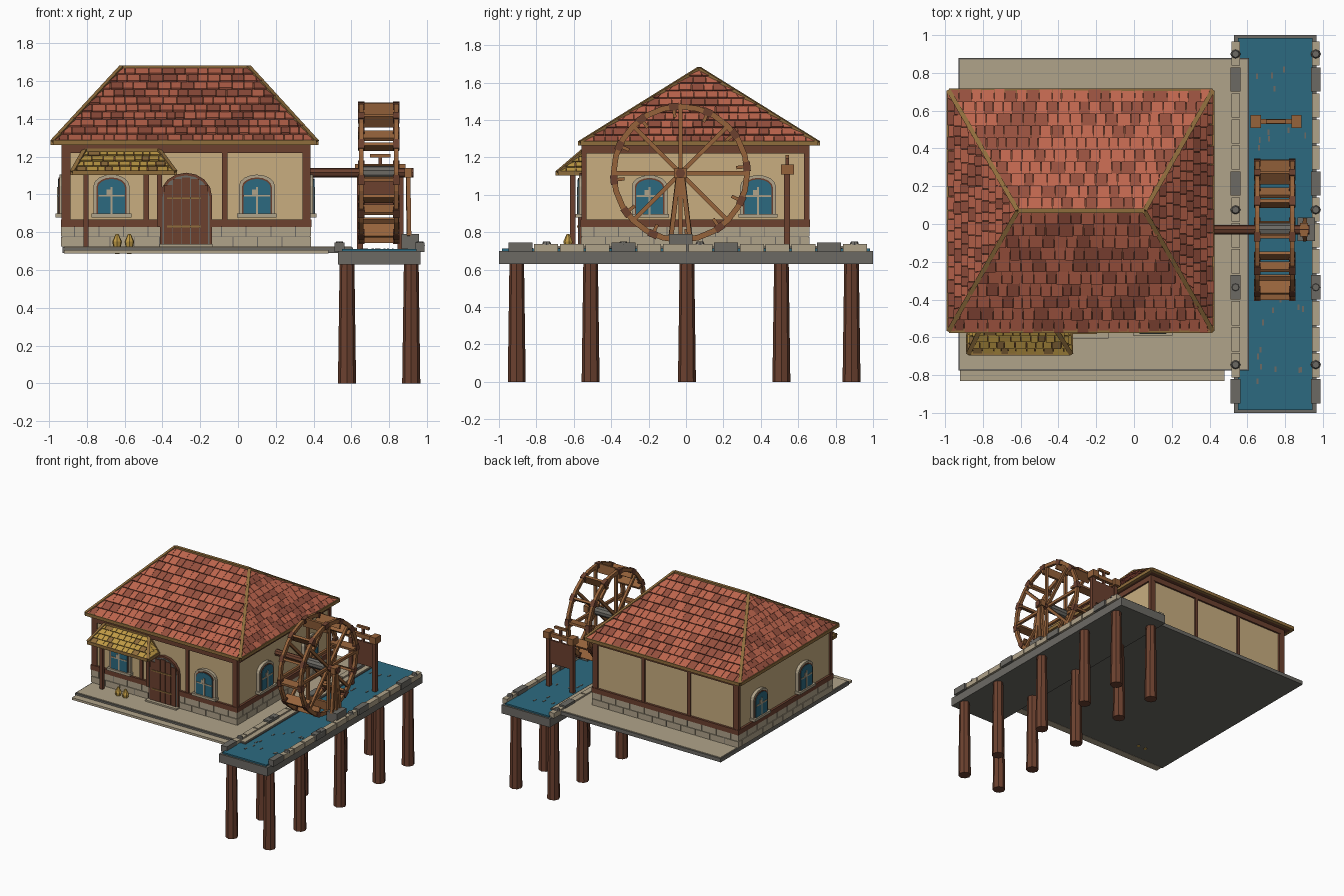
import bpy, bmesh, math, random
from mathutils import Matrix, Vector as V

random.seed(4)
if "Cube" in bpy.data.objects:
    bpy.data.objects.remove(bpy.data.objects["Cube"])

# Palette
COLOURS = {"tile_red": "bd654d", "tile_dark_red": "96503e", "plaster_cream": "c8ae80",
           "pale_stone": "b0a38a", "grey_stone": "6c6a64", "dark_wood": "6c412f",
           "warm_wood": "96633b", "golden_trim": "8f6d3c", "straw_yellow": "bf9a45",
           "water_teal": "2c6a80"}
RED, DARK_RED, CREAM, STONE, GREY, DARK, WARM, TRIM, STRAW, TEAL = range(10)
MATS = []
for name, code in COLOURS.items():
    rgb = [(int(code[i:i + 2], 16) / 255 + 0.055) / 1.055 for i in (0, 2, 4)]
    col = [c ** 2.4 for c in rgb] + [1]
    mat = bpy.data.materials.new(name)
    mat.use_nodes = True
    mat.diffuse_color = col
    mat.node_tree.nodes["Principled BSDF"].inputs["Base Color"].default_value = col
    MATS.append(mat)
ID = Matrix.Identity(4)


def finish(name, bm):
    bmesh.ops.recalc_face_normals(bm, faces=bm.faces)
    me = bpy.data.meshes.new(name)
    bm.to_mesh(me)
    bm.free()
    for mat in MATS:
        me.materials.append(mat)
    bpy.context.collection.objects.link(bpy.data.objects.new(name, me))


def paint(verts, m):
    for v in verts:
        for f in v.link_faces:
            f.material_index = m


def box(bm, lo, hi, m, frame=ID):
    lo, hi = V(lo), V(hi)
    mx = frame @ Matrix.Translation((lo + hi) / 2) @ Matrix.Diagonal((*(hi - lo), 1))
    paint(bmesh.ops.create_cube(bm, size=1, matrix=mx)["verts"], m)


def along(p, q):
    rot = (V(q) - V(p)).to_track_quat("Z", "Y").to_matrix().to_4x4()
    return Matrix.Translation((V(p) + V(q)) / 2) @ rot, (V(q) - V(p)).length


def beam(bm, p, q, w, h, m):
    mx, length = along(p, q)
    box(bm, (-w / 2, -h / 2, -length / 2), (w / 2, h / 2, length / 2), m, mx)


def rod(bm, p, q, r1, r2, n, m):
    mx, length = along(p, q)
    paint(bmesh.ops.create_cone(bm, cap_ends=True, segments=n, radius1=r1, radius2=r2,
                                depth=length, matrix=mx)["verts"], m)


def loft(bm, low, high, m):
    a, b = [bm.verts.new(p) for p in low], [bm.verts.new(p) for p in high]
    n = len(a)
    faces = [bm.faces.new(a[::-1]), bm.faces.new(b)]
    faces += [bm.faces.new((a[i], a[(i + 1) % n], b[(i + 1) % n], b[i])) for i in range(n)]
    for f in faces:
        f.material_index = m


def arch(bm, w, h, rise, depth, m, frame):
    pts = [(-w / 2, 0), (w / 2, 0)]
    for i in range(9):
        a = math.pi * i / 8
        pts.append((w / 2 * math.cos(a), h - rise + rise * math.sin(a)))
    loft(bm, [frame @ V((x, y, -0.005)) for x, y in pts],
         [frame @ V((x, y, depth)) for x, y in pts], m)


def wall_frame(pos, n):
    n = V(n)
    mx = Matrix((V((0, 0, 1)).cross(n), V((0, 0, 1)), n)).transposed().to_4x4()
    return Matrix.Translation(pos) @ mx


def tiles(bm, a, b, c, d, rows, width, mats):
    # overlapping tiles between eave a-b and top edge c-d
    a, b, c, d = map(V, (a, b, c, d))
    nrm, along_eave = (b - a).cross(c - a).normalized(), (b - a).normalized()

    def limits(t):
        l, r = a.lerp(c, t), b.lerp(d, t)
        return l, (l - a).dot(along_eave), (r - a).dot(along_eave)

    for i in range(rows):
        l0, s0, e0 = limits(i / rows)
        l1, s1, e1 = limits((i + 1) / rows)
        u = s0 - random.random() * width
        while u < e0:
            nxt = u + width * random.uniform(0.75, 1.25)
            p, q = max(u, s0), min(nxt - 0.003, e0)
            pt, qt = min(max(u, s1), e1), max(min(nxt - 0.003, e1), s1)
            u = nxt
            if q - p < 0.004:
                continue
            low = [l0 + along_eave * (p - s0), l0 + along_eave * (q - s0),
                   l1 + along_eave * (max(qt, pt + 0.0005) - s1), l1 + along_eave * (pt - s1)]
            lift = random.uniform(0.011, 0.016)
            high = [v + nrm * k for v, k in zip(low, (lift, lift, 0.004, 0.004))]
            loft(bm, low, high, random.choice(mats))


def roof(name, eave, top, faces, rows, width, mats, core):
    bm = bmesh.new()
    pts = [V(p) for p in eave + top] + [V(p) - V((0, 0, 0.012)) for p in eave]
    hull = bmesh.ops.convex_hull(bm, input=[bm.verts.new(p) for p in pts])
    for f in bm.faces:
        f.material_index = core
    P = eave + top
    for f in faces:
        tiles(bm, *[P[i] for i in f], rows, width, mats)
    edges = {tuple(sorted(e)) for a, b, c, d in faces for e in ((a, b), (a, c), (b, d), (c, d))}
    for i, j in sorted(edges):
        if i != j:
            beam(bm, P[i], P[j], 0.024, 0.026, TRIM)
    finish(name, bm)


# Ground slab with paved top and front step
bm = bmesh.new()
box(bm, (-0.93, -0.775, 0.69), (0.61, 0.88, 0.72), GREY)
box(bm, (-0.922, -0.767, 0.715), (0.602, 0.872, 0.725), STONE)
box(bm, (-0.92, -0.83, 0.688), (0.48, -0.77, 0.706), STONE)
finish("ground_slab", bm)

# House walls
X0, X1, Y0, Y1 = -0.92, 0.37, -0.545, 0.645
bm = bmesh.new()
box(bm, (X0, Y0, 0.72), (X1, Y1, 1.27), CREAM)
finish("house_walls", bm)

# Stone footing in two staggered courses
bm = bmesh.new()
box(bm, (X0 - 0.01, Y0 - 0.01, 0.72), (X1 + 0.01, Y1 + 0.01, 0.828), GREY)
for row in range(2):
    z0, z1 = 0.725 + row * 0.053, 0.774 + row * 0.053
    for axis, lo, hi, s0, s1 in ((0, X0, X1, Y0, Y1), (1, Y0, Y1, X0, X1)):
        u = lo - 0.014 - 0.06 * row
        while u < hi + 0.01:
            p, q = max(u, lo - 0.016), min(u + 0.125, hi + 0.016)
            for s in (s0, s1):
                a, b = [p, s - 0.016, z0], [q, s + 0.016, z1]
                if axis:
                    a[:2], b[:2] = a[1::-1], b[1::-1]
                box(bm, a, b, STONE)
            u += 0.13
finish("stone_footing", bm)

# Timber framing
bm = bmesh.new()
for z0, z1, g in ((0.828, 0.868, 0.018), (1.22, 1.262, 0.014)):
    box(bm, (X0 - g, Y0 - g, z0), (X1 + g, Y1 + g, z1), DARK)
for x in (-0.9, -0.485, -0.07, 0.355):
    for y in (Y0, Y1):
        box(bm, (x - 0.014, y - 0.012, 0.84), (x + 0.014, y + 0.012, 1.26), DARK)
for x in (X0, X1):
    for y in (Y0, Y1):
        box(bm, (x - 0.014, y - 0.014, 0.84), (x + 0.014, y + 0.014, 1.26), DARK)
finish("timber_frame", bm)

# Windows
spots = [((x, Y0, 0.89), (0, -1, 0)) for x in (-0.67, 0.1)]
spots += [((x, y, 0.89), (s, 0, 0)) for x, s in ((X0, -1), (X1, 1)) for y in (-0.195, 0.385)]
bm = bmesh.new()
for pos, n in spots:
    F = wall_frame(pos, n)
    arch(bm, 0.19, 0.215, 0.06, 0.026, STONE, F)
    arch(bm, 0.158, 0.2, 0.05, 0.03, DARK, F)
    arch(bm, 0.144, 0.192, 0.046, 0.034, TEAL, F)
    box(bm, (-0.006, 0, 0.03), (0.006, 0.15, 0.038), STONE, F)
    box(bm, (-0.07, 0.098, 0.03), (0.07, 0.108, 0.038), STONE, F)
    box(bm, (-0.026, 0.105, 0.03), (-0.006, 0.135, 0.037), STONE, F)
    box(bm, (-0.105, -0.012, 0), (0.105, 0.008, 0.045), STONE, F)
finish("windows", bm)

# Arched door with hinges
bm = bmesh.new()
F = wall_frame((-0.275, Y0, 0.725), (0, -1, 0))
arch(bm, 0.275, 0.39, 0.125, 0.024, DARK, F)
arch(bm, 0.248, 0.376, 0.115, 0.027, GREY, F)
for i in range(5):
    x = -0.094 + i * 0.047
    h = 0.25 + 0.115 * math.sqrt(1 - (x / 0.124) ** 2)
    box(bm, (x - 0.022, 0, 0), (x + 0.022, h, 0.033), DARK, F)
for h in (0.1, 0.25):
    box(bm, (-0.1, h, 0.03), (0.08, h + 0.01, 0.037), TRIM, F)
box(bm, (-0.14, 0, 0), (0.14, 0.012, 0.06), STONE, F)
finish("door", bm)

# Main hipped roof and straw porch roof
roof("main_roof", [(-0.98, -0.565, 1.275), (0.415, -0.565, 1.275), (0.415, 0.705, 1.275),
                   (-0.98, 0.705, 1.275)], [(-0.615, 0.07, 1.67), (0.055, 0.07, 1.67)],
     [(0, 1, 4, 5), (1, 2, 5, 5), (2, 3, 5, 4), (3, 0, 4, 4)], 10, 0.06,
     [RED, RED, RED, DARK_RED, DARK_RED], DARK)
roof("porch_roof", [(-0.875, -0.685, 1.115), (-0.335, -0.685, 1.115), (-0.335, -0.54, 1.115),
                    (-0.875, -0.54, 1.115)], [(-0.81, -0.55, 1.23), (-0.42, -0.55, 1.23)],
     [(0, 1, 4, 5), (1, 2, 5, 5), (3, 0, 4, 4)], 4, 0.05,
     [STRAW, STRAW, STRAW, STRAW, TRIM], DARK)

# Porch posts and straw sheaves
bm = bmesh.new()
for x, z in ((-0.805, 0.72), (-0.415, 0.83)):
    y = -0.605 if x < -0.5 else Y0 - 0.014
    box(bm, (x - 0.014, y - 0.014, z), (x + 0.014, y + 0.014, 1.115), DARK)
finish("porch_posts", bm)
bm = bmesh.new()
for x in (-0.64, -0.575):
    rod(bm, (x, -0.63, 0.685), (x, -0.63, 0.75), 0.012, 0.026, 7, STRAW)
    rod(bm, (x, -0.63, 0.75), (x, -0.63, 0.79), 0.026, 0.008, 7, STRAW)
finish("straw_sheaves", bm)

# Canal trough, water, curbs
bm = bmesh.new()
box(bm, (0.53, -1, 0.63), (0.965, 1, 0.7), GREY)
for x0, x1 in ((0.515, 0.56), (0.942, 0.983)):
    for k in range(14):
        y, grey = -0.885 + 0.1375 * k, k % 4 == 0
        g = 0.004 if grey else 0
        box(bm, (x0 - g, y - 0.064, 0.695), (x1 + g, y + 0.064, 0.737 + g * 2), GREY if grey else STONE)
    for y in (-0.745, -0.335, 0.075, 0.9):
        x = (x0 + x1) / 2
        rod(bm, (x, y, 0.73), (x, y, 0.75), 0.027, 0.018, 8, GREY)
finish("canal_trough", bm)
bm = bmesh.new()
box(bm, (0.55, -0.985, 0.69), (0.945, 0.985, 0.712), TEAL)
for i in range(22):
    x, y = random.uniform(0.64, 0.92), random.choice((-1, 1)) * random.uniform(0.4, 0.85)
    box(bm, (x - 0.005, y - 0.015, 0.71), (x + 0.005, y + 0.015, 0.715), GREY)
finish("canal_water", bm)

# Canal piles
bm = bmesh.new()
for x in (0.577, 0.917):
    for y in (-0.905, -0.51, 0.005, 0.51, 0.885):
        rod(bm, (x, y, 0), (x, y, 0.64), 0.048, 0.039, 8, DARK)
finish("canal_piles", bm)

# Water wheel
C = V((0.745, -0.03, 1.115))
bm = bmesh.new()


def rim(x0, x1, r0, r1, a0, a1, n, m):
    for i in range(n):
        s, e = (a0 + (a1 - a0) * k / n for k in (i, i + 1))
        ring = lambda x: [C + V((x, r * math.cos(a), r * math.sin(a)))
                          for r, a in ((r0, s), (r1, s), (r1, e), (r0, e))]
        loft(bm, ring(x0), ring(x1), m)


for x in (-0.093, 0.093):
    rim(x - 0.012, x + 0.012, 0.342, 0.372, 0, math.tau, 24, WARM)
    for i in range(12):
        a = math.tau * i / 12 + 0.1
        rim(x - 0.017, x + 0.017, 0.338, 0.377, a - 0.07, a + 0.07, 1, DARK)
    for i in range(8):
        R = Matrix.Translation(C) @ Matrix.Rotation(math.tau * i / 8, 4, "X")
        box(bm, (x - 0.01, -0.011, 0.02), (x + 0.01, 0.011, 0.35), R and WARM, R)
for i in range(12):
    R = Matrix.Translation(C) @ Matrix.Rotation(math.tau * i / 12 + 0.1, 4, "X")
    box(bm, (-0.108, -0.009, 0.3), (0.108, 0.009, 0.372), WARM, R)
finish("water_wheel", bm)

# Axle and its outer support
bm = bmesh.new()
at = lambda x: (x, C.y, C.z)
rod(bm, at(0.36), at(0.93), 0.026, 0.026, 8, DARK)
rod(bm, at(0.665), at(0.825), 0.036, 0.036, 10, GREY)
finish("wheel_axle", bm)
bm = bmesh.new()
box(bm, (0.865, -0.09, 0.69), (0.957, 0.035, 0.79), GREY)
for dy in (-0.05, 0, 0.05):
    beam(bm, (0.905, C.y + dy, 0.78), (0.9, C.y + dy * 0.2, 1.11), 0.022, 0.024, WARM)
box(bm, (0.88, C.y - 0.035, 1.09), (0.922, C.y + 0.035, 1.14), WARM)
finish("axle_support", bm)

# Sluice gate
bm = bmesh.new()
for x in (0.645, 0.86):
    box(bm, (x - 0.016, 0.525, 0.7), (x + 0.016, 0.557, 1.12), DARK)
    box(bm, (x - 0.027, 0.508, 1.108), (x + 0.027, 0.578, 1.162), WARM)
box(bm, (0.64, 0.53, 1.118), (0.87, 0.556, 1.15), WARM)
box(bm, (0.655, 0.534, 0.9), (0.85, 0.55, 1.09), DARK)
box(bm, (0.744, 0.533, 1.08), (0.762, 0.551, 1.2), DARK)
box(bm, (0.7, 0.532, 1.195), (0.806, 0.552, 1.213), WARM)
finish("sluice_gate", bm)
